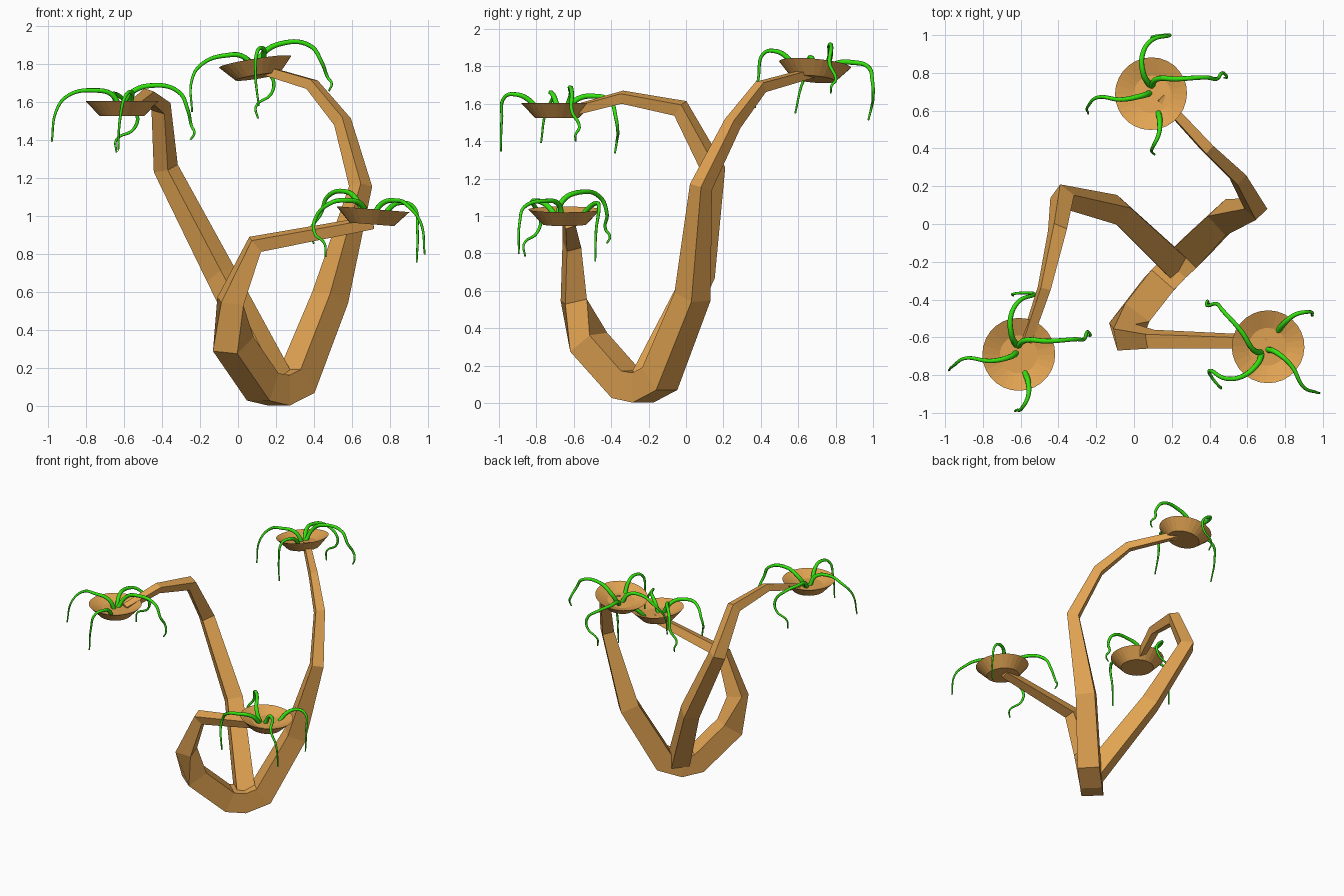
import bpy, bmesh, math
from mathutils import Vector, Matrix

if "Cube" in bpy.data.objects:
    bpy.data.objects.remove(bpy.data.objects["Cube"])


def material(name, col):
    m = bpy.data.materials.new(name)
    m.diffuse_color = (*col, 1)
    m.use_nodes = True
    m.node_tree.nodes["Principled BSDF"].inputs["Base Color"].default_value = m.diffuse_color
    return m


WOOD = material("tan wood", (0.76, 0.37, 0.085))
LEAF = material("vine green", (0.035, 0.76, 0.005))


def add_object(name, bm, mat):
    me = bpy.data.meshes.new(name)
    bm.to_mesh(me)
    bm.free()
    me.materials.append(mat)
    ob = bpy.data.objects.new(name, me)
    bpy.context.collection.objects.link(ob)
    return ob


def limb(name, path, start_dir, rolls={}):
    """Square tapering tube along (x, y, z, half width) points; rolls twist a ring by degrees."""
    pts = [Vector(p[:3]) for p in path]
    bm = bmesh.new()
    rings = []
    for i, p in enumerate(pts):
        if i == 0:
            t = Vector(start_dir).normalized()
            side = t.cross(Vector((0, 0, 1))).normalized()
        else:
            t = (p - pts[i - 1]).normalized()
            if i < len(pts) - 1:
                t = (t + (pts[i + 1] - p).normalized()).normalized()
            side = prev.rotation_difference(t) @ side
            side = Matrix.Rotation(math.radians(rolls.get(i, 0)), 3, t) @ side
            side = (side - t * side.dot(t)).normalized()
        prev = t
        up = side.cross(t)
        h = path[i][3]
        rings.append([bm.verts.new(p + side * a * h + up * b * h)
                      for a, b in ((-1, -1), (1, -1), (1, 1), (-1, 1))])
    for r, s in zip(rings, rings[1:]):
        for k in range(4):
            bm.faces.new((r[k], r[(k + 1) % 4], s[(k + 1) % 4], s[k]))
    bm.faces.new(rings[0])
    bm.faces.new(rings[-1])
    bmesh.ops.recalc_face_normals(bm, faces=bm.faces)
    add_object(name, bm, WOOD)


# three crooked limbs sharing one foot
limb("front_limb", [(.215, -.23, .082, .08), (.13, -.32, .1, .08), (-.025, -.52, .325, .08),
                    (-.04, -.60, .55, .06), (.09, -.61, .85, .04), (.71, -.625, .965, .028)],
     (-.7, -.72, 0), {3: 45})
limb("back_limb", [(.215, -.23, .082, .08), (.31, -.14, .13, .08), (.485, .035, .57, .07),
                   (.645, .08, 1.155, .043), (.55, .25, 1.495, .034), (.39, .40, 1.69, .028),
                   (.14, .67, 1.765, .023)], (.7, .72, 0))
limb("left_limb", [(.21, -.21, .11, .068), (-.09, .075, .69, .058), (-.38, .145, 1.25, .047),
                   (-.405, -.03, 1.575, .038), (-.475, -.34, 1.635, .028), (-.57, -.62, 1.56, .023)],
     (-.3, .29, .6))

# vine arcs relative to the centre of a bowl rim
VINES = [
    [(-.01, .01, -.06), (-.05, -.015, .03), (-.15, -.035, .055), (-.28, -.02, .03),
     (-.345, -.06, -.05), (-.37, -.085, -.215)],
    [(-.01, .04, -.06), (.04, .075, .035), (.15, .07, .08), (.30, .08, .045),
     (.345, .08, -.045), (.365, .12, -.13), (.38, .10, -.17), (.36, .10, -.205)],
    [(.03, -.09, -.06), (.05, -.15, .015), (.05, -.22, .045), (.02, -.28, .03),
     (-.01, -.295, -.09), (-.02, -.30, -.26)],
    [(-.01, .04, -.06), (-.04, .11, .02), (-.04, .21, .035), (0, .28, .015),
     (.08, .315, -.08), (.06, .325, -.15), (-.03, .32, -.205), (-.03, .31, -.27)],
]
# bowl profile (radius, height): underside, rim, shallow inner dish
BOWL = [(.118, -.08), (.193, 0), (.10, -.04)]


def planter(name, centre, normal, turn):
    tilt = Vector((0, 0, 1)).rotation_difference(Vector(normal)).to_matrix().to_4x4()
    place = Matrix.Translation(centre) @ tilt @ Matrix.Rotation(math.radians(turn), 4, 'Z')
    # shallow bowl
    bm = bmesh.new()
    n = 28
    rings = [[bm.verts.new((r * math.cos(math.tau * k / n), r * math.sin(math.tau * k / n), z))
              for k in range(n)] for r, z in BOWL]
    for r, s in zip(rings, rings[1:]):
        for k in range(n):
            bm.faces.new((r[k], r[(k + 1) % n], s[(k + 1) % n], s[k]))
    bm.faces.new(rings[0][::-1])
    bm.faces.new(rings[-1])
    bm.transform(place)
    bmesh.ops.recalc_face_normals(bm, faces=bm.faces)
    add_object(name + "_bowl", bm, WOOD)
    # drooping tapered vines
    cu = bpy.data.curves.new(name + "_vines", 'CURVE')
    cu.dimensions = '3D'
    cu.bevel_depth = .0165
    cu.bevel_resolution = 2
    cu.resolution_u = 7
    cu.use_fill_caps = True
    for path in VINES:
        s = cu.splines.new('BEZIER')
        s.bezier_points.add(len(path) - 1)
        for i, (bp, p) in enumerate(zip(s.bezier_points, path)):
            bp.co = place @ Vector(p)
            bp.handle_left_type = bp.handle_right_type = 'AUTO'
            bp.radius = 1 - .7 * i / (len(path) - 1)
    cu.materials.append(LEAF)
    ob = bpy.data.objects.new(name + "_vines", cu)
    bpy.context.collection.objects.link(ob)
    bpy.ops.object.select_all(action='DESELECT')
    ob.select_set(True)
    bpy.context.view_layer.objects.active = ob
    bpy.ops.object.convert(target='MESH')


planter("left", (-.61, -.69, 1.605), (0, 0, 1), 0)
planter("back", (.09, .69, 1.81), (-.16, .09, 1), 0)
planter("right", (.71, -.65, 1.035), (.08, 0, 1), 127)
